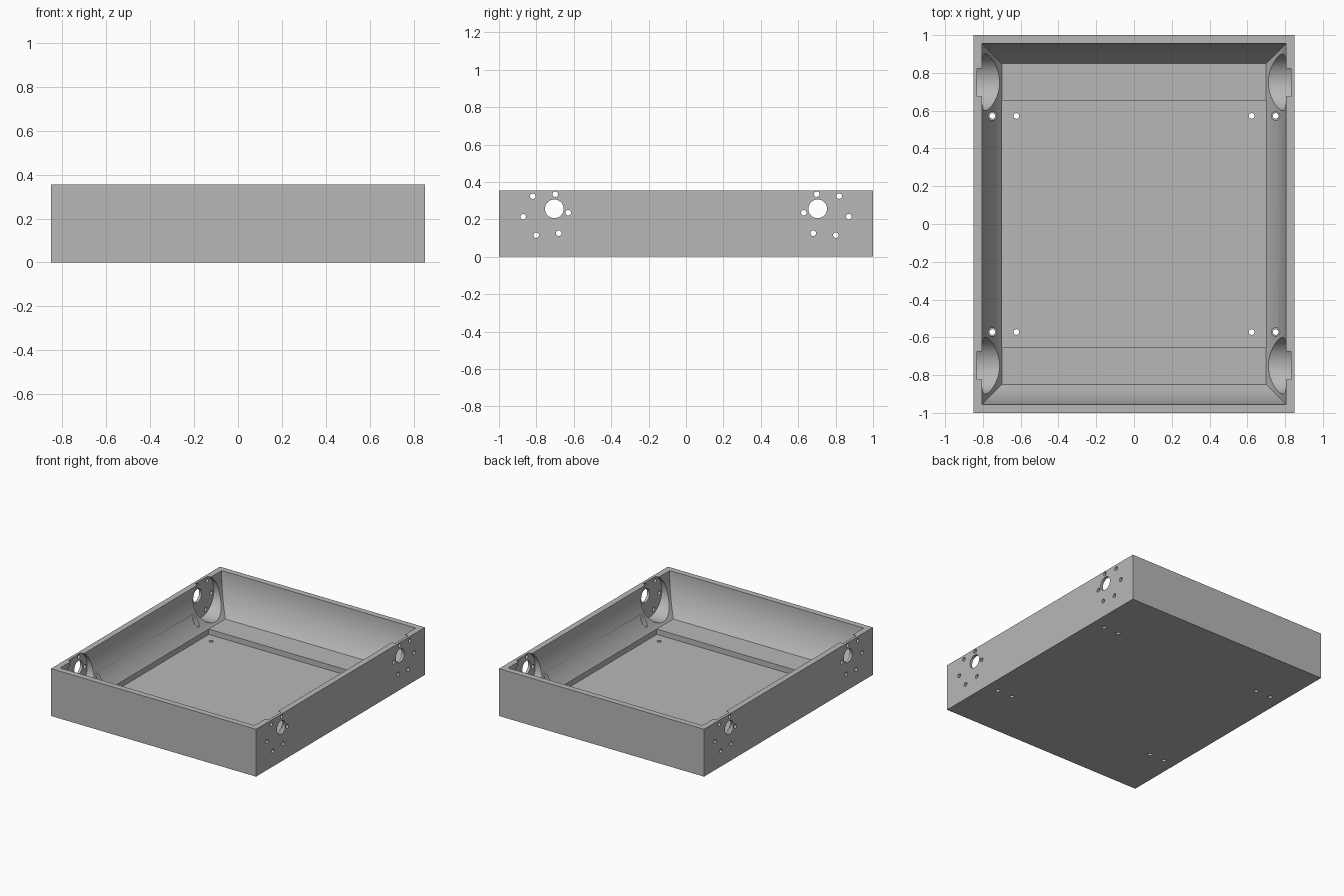
import bpy, bmesh, math
from mathutils import Matrix

cube = bpy.data.objects.get("Cube")
if cube:
    bpy.data.objects.remove(cube, do_unlink=True)

W, L, H = 0.85, 1.0, 0.355        # half width, half length, height
FLOOR, LEDGE = 0.02, 0.06         # floor and ledge heights
WALL, COVE = 0.045, 0.105         # rim thickness, cove run

grey = bpy.data.materials.new("mid_grey")
grey.use_nodes = True
colour = (0.48, 0.48, 0.48, 1)
grey.diffuse_color = colour
grey.node_tree.nodes["Principled BSDF"].inputs["Base Color"].default_value = colour


def make_object(name, bm):
    bmesh.ops.recalc_face_normals(bm, faces=bm.faces)
    mesh = bpy.data.meshes.new(name)
    bm.to_mesh(mesh)
    bm.free()
    mesh.materials.append(grey)
    obj = bpy.data.objects.new(name, mesh)
    bpy.context.collection.objects.link(obj)
    return obj


def loft(name, rings):
    """Solid through stacked rectangles given as (half x, half y, z)."""
    bm = bmesh.new()
    loops = [[bm.verts.new((sx * x, sy * y, z))
              for sx, sy in ((-1, -1), (1, -1), (1, 1), (-1, 1))] for x, y, z in rings]
    for a, b in zip(loops, loops[1:]):
        for i in range(4):
            j = (i + 1) % 4
            bm.faces.new((a[i], a[j], b[j], b[i]))
    bm.faces.new(loops[0])
    bm.faces.new(loops[-1])
    return make_object(name, bm)


def cylinder(name, radius, start, end, axis, sides=32):
    """Cylinder between two points that differ along one axis."""
    bm = bmesh.new()
    depth = abs(end[0] - start[0]) + abs(end[2] - start[2])
    middle = [(a + b) / 2 for a, b in zip(start, end)]
    turn = Matrix.Rotation(math.pi / 2, 4, 'Y') if axis == 'X' else Matrix.Identity(4)
    bmesh.ops.create_cone(bm, cap_ends=True, segments=sides, radius1=radius,
                          radius2=radius, depth=depth,
                          matrix=Matrix.Translation(middle) @ turn)
    return make_object(name, bm)


# Outer block
tray = loft("tray", [(W, L, 0), (W, L, H)])
cutters = []

# Cavity with concave coved walls, upright at the rim
rise = H - LEDGE
angle = 2 * math.atan(COVE / rise)
radius = rise / math.sin(angle)
rings = []
for i in range(13):
    t = angle * (1 - i / 12)
    inset = WALL + radius * (1 - math.cos(t))
    rings.append((W - inset, L - inset, H - radius * math.sin(t)))
rings.append((W - WALL, L - WALL, H + 0.1))
cutters.append(loft("cavity_cutter", rings))

# Sunken floor between the end ledges
fx = W - WALL - COVE
cutters.append(loft("floor_cutter", [(fx, 0.653, FLOOR), (fx, 0.653, 0.2)]))

# Corner motor pockets, shaft holes and screw rings
PY, PZ = 0.75, 0.225
for sx in (-1, 1):
    for sy in (-1, 1):
        def side_hole(name, r, y, z, x0, x1, sides=32):
            cutters.append(cylinder(name, r, (sx * x0, sy * y, z),
                                    (sx * x1, sy * y, z), 'X', sides))

        side_hole("motor_pocket_cutter", 0.15, PY, PZ, 0.6, 0.83, 64)
        side_hole("shaft_cutter", 0.05, 0.704, 0.256, 0.75, 0.9)
        for k in range(6):
            a = math.radians(60 * k - 5)
            side_hole("screw_cutter", 0.015, PY + 0.121 * math.cos(a),
                      PZ + 0.121 * math.sin(a), 0.78, 0.9, 16)

        # Floor screw holes, the outer one counterbored through the cove
        for x in (0.623, 0.75):
            cutters.append(cylinder("floor_hole_cutter", 0.015, (sx * x, sy * 0.572, -0.1),
                                    (sx * x, sy * 0.572, 0.3), 'Z', 16))
        cutters.append(cylinder("counterbore_cutter", 0.022, (sx * 0.75, sy * 0.572, 0.04),
                                (sx * 0.75, sy * 0.572, 0.4), 'Z', 24))

# Carve the block
for cutter in cutters:
    cutter.hide_render = True
    mod = tray.modifiers.new(cutter.name, 'BOOLEAN')
    mod.operation = 'DIFFERENCE'
    mod.solver = 'EXACT'
    mod.object = cutter
graph = bpy.context.evaluated_depsgraph_get()
carved = bpy.data.meshes.new_from_object(tray.evaluated_get(graph))
tray.modifiers.clear()
tray.data = carved
for cutter in cutters:
    bpy.data.objects.remove(cutter, do_unlink=True)

# Smooth curves, sharp edges
bpy.ops.object.select_all(action='DESELECT')
tray.select_set(True)
bpy.context.view_layer.objects.active = tray
bpy.ops.object.shade_smooth_by_angle(angle=math.radians(25))
